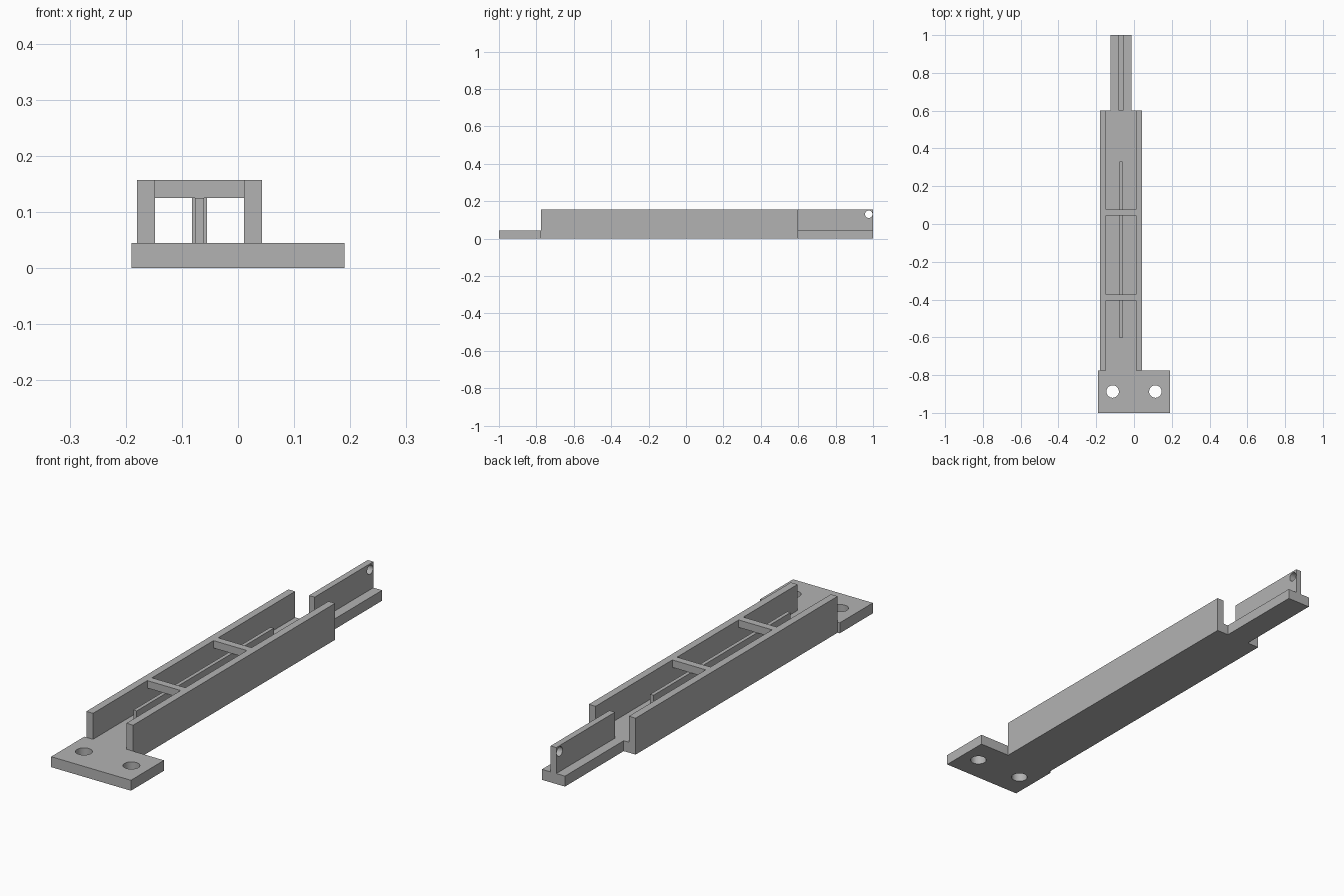
import bpy, bmesh
from math import pi

cube = bpy.data.objects.get("Cube")
if cube:
    bpy.data.objects.remove(cube, do_unlink=True)

grey = bpy.data.materials.new("plain grey")
grey.use_nodes = True
grey.diffuse_color = (0.45, 0.45, 0.45, 1)
grey.node_tree.nodes["Principled BSDF"].inputs["Base Color"].default_value = grey.diffuse_color

FLOOR, TOP = 0.045, 0.157      # plate thickness, wall height
MID = -0.0685                  # centre line of the channel
HALF, WALL = 0.1115, 0.032     # channel half width, wall thickness
FRONT, STEP, BACK, END = -1.0, -0.775, 0.6, 1.0


def prism(name, outline, z0, z1):
    """Extrude a flat outline (x, y points) from z0 to z1."""
    bm = bmesh.new()
    face = bm.faces.new([bm.verts.new((x, y, z0)) for x, y in outline])
    new = bmesh.ops.extrude_face_region(bm, geom=[face])["geom"]
    bmesh.ops.translate(bm, vec=(0, 0, z1 - z0),
                        verts=[v for v in new if isinstance(v, bmesh.types.BMVert)])
    bmesh.ops.recalc_face_normals(bm, faces=bm.faces)
    mesh = bpy.data.meshes.new(name)
    bm.to_mesh(mesh)
    bm.free()
    mesh.materials.append(grey)
    ob = bpy.data.objects.new(name, mesh)
    bpy.context.collection.objects.link(ob)
    return ob


def box(name, x0, x1, y0, y1, z0, z1):
    return prism(name, [(x0, y0), (x1, y0), (x1, y1), (x0, y1)], z0, z1)


def drill(target, location, radius, rotation=(0, 0, 0)):
    """Cut a round hole and remove the cutter."""
    bpy.ops.mesh.primitive_cylinder_add(vertices=48, radius=radius, depth=0.3,
                                        location=location, rotation=rotation)
    cutter = bpy.context.object
    cutter.hide_render = True
    cutter.data.materials.append(grey)
    mod = target.modifiers.new("hole", "BOOLEAN")
    mod.operation, mod.solver, mod.object = "DIFFERENCE", "EXACT", cutter
    bpy.ops.object.select_all(action="DESELECT")
    target.select_set(True)
    bpy.context.view_layer.objects.active = target
    bpy.ops.object.modifier_apply(modifier=mod.name)
    bpy.data.objects.remove(cutter, do_unlink=True)
    bpy.ops.object.shade_smooth_by_angle()


# Base plate: wide mounting flange, channel floor and narrow tail
tail = 0.055
plate = prism("base_plate", [
    (-0.19, FRONT), (0.19, FRONT), (0.19, STEP), (MID + HALF, STEP),
    (MID + HALF, BACK), (MID + tail, BACK), (MID + tail, END),
    (MID - tail, END), (MID - tail, BACK), (MID - HALF, BACK),
    (MID - HALF, STEP), (-0.19, STEP)], 0, FLOOR)
for side in (-1, 1):
    drill(plate, (side * 0.113, -0.887, 0), 0.033)

# Channel side walls
inner = HALF - WALL
box("right_wall", MID - HALF, MID - inner, STEP, BACK, FLOOR, TOP)
box("left_wall", MID + inner, MID + HALF, STEP, BACK, FLOOR, TOP)

# Cross bars bridging the walls
for name, y in (("front_cross_bar", -0.39), ("back_cross_bar", 0.061)):
    box(name, MID - inner, MID + inner, y - 0.016, y + 0.016, 0.125, TOP)

# Thin rib along the floor, passing under the cross bars
box("centre_rib", MID - 0.008, MID + 0.008, -0.603, 0.33, FLOOR, 0.125)

# Upright tail fin with a pin hole near its end
fin = box("tail_fin", MID - 0.0135, MID + 0.0135, BACK, END, FLOOR, TOP)
drill(fin, (MID, 0.977, 0.131), 0.02, (0, pi / 2, 0))
